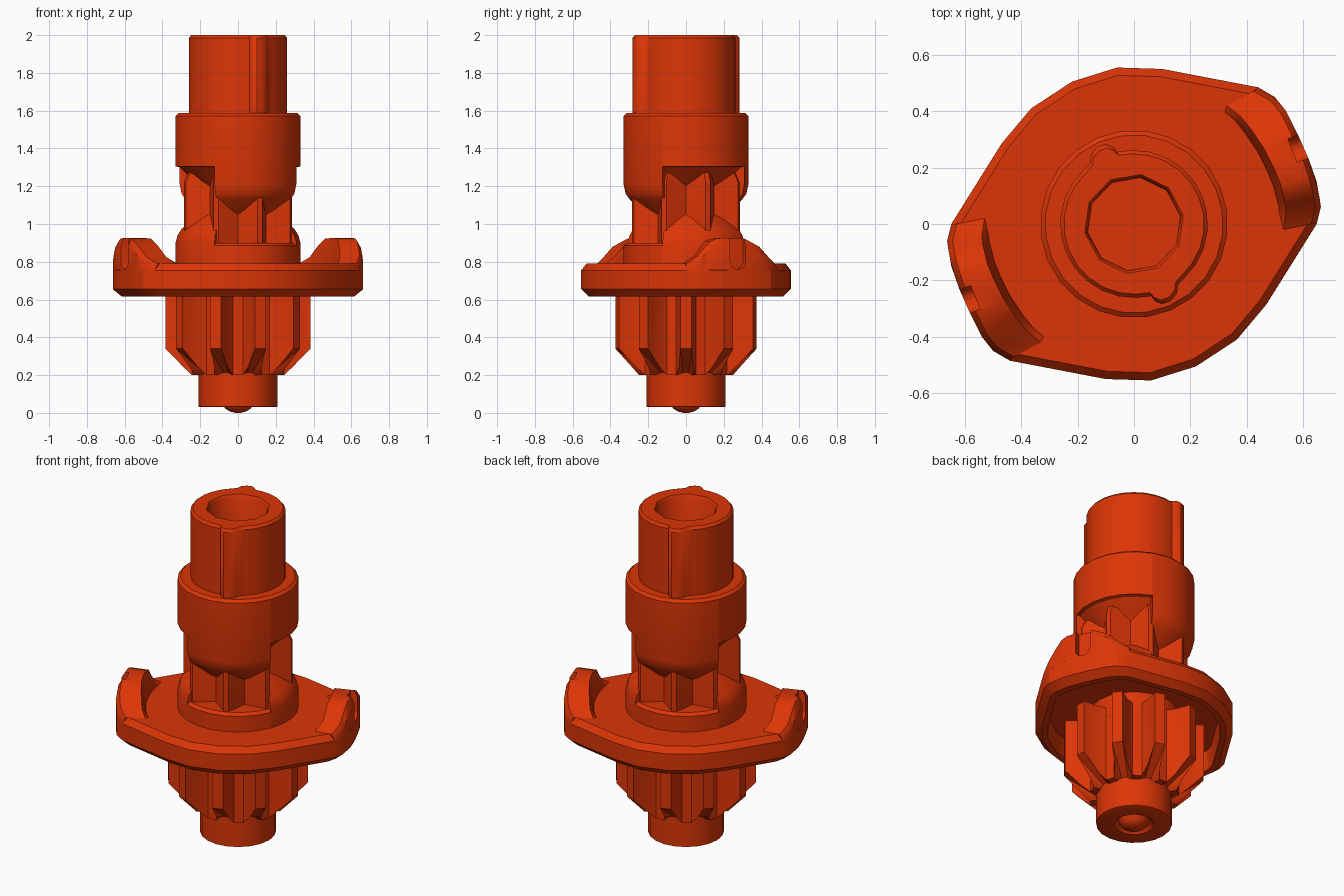
import bpy, bmesh
from math import sin, cos, pi, radians

if "Cube" in bpy.data.objects:
    bpy.data.objects.remove(bpy.data.objects["Cube"])

red = bpy.data.materials.new("orange_red")
red.diffuse_color = (0.72, 0.036, 0.002, 1)
red.use_nodes = True
red.node_tree.nodes["Principled BSDF"].inputs["Base Color"].default_value = red.diffuse_color


def shade(ob, angle):
    bpy.ops.object.select_all(action='DESELECT')
    ob.select_set(True)
    bpy.context.view_layer.objects.active = ob
    bpy.ops.object.shade_smooth_by_angle(angle=radians(angle))


def skin(name, loops, smooth=32):
    """Bridge equal closed loops into a capped solid."""
    bm = bmesh.new()
    rows = [[bm.verts.new(p) for p in loop] for loop in loops]
    n = len(rows[0])
    for a, b in zip(rows, rows[1:]):
        for i in range(n):
            j = (i + 1) % n
            bm.faces.new((a[i], a[j], b[j], b[i]))
    bm.faces.new(rows[0])
    bm.faces.new(rows[-1])
    bmesh.ops.recalc_face_normals(bm, faces=bm.faces)
    me = bpy.data.meshes.new(name)
    bm.to_mesh(me)
    bm.free()
    me.materials.append(red)
    ob = bpy.data.objects.new(name, me)
    bpy.context.collection.objects.link(ob)
    shade(ob, smooth)
    return ob


def polar(r, a, z):
    return (r * cos(a), r * sin(a), z)


def lathe(name, profile, seg=20, phase=0):
    return skin(name, [[polar(r, radians(phase) + 2 * pi * i / seg, z)
                        for i in range(seg)] for r, z in profile])


def sector(name, profile, a0, a1, seg=6):
    """Revolve a closed profile through part of a turn."""
    angles = [radians(a0 + (a1 - a0) * k / seg) for k in range(seg + 1)]
    return skin(name, [[polar(r, a, z) for r, z in profile] for a in angles])


def cut(ob, cutter, smooth):
    m = ob.modifiers.new("cut", 'BOOLEAN')
    m.operation = 'DIFFERENCE'
    m.solver = 'EXACT'
    m.object = cutter
    bpy.context.view_layer.objects.active = ob
    bpy.ops.object.modifier_apply(modifier=m.name)
    shade(ob, smooth)


def toothed(count, tooth, offset):
    """Repeat one tooth given as (degrees, radius) around the axis."""
    return [(radians(offset + 360 * k / count + a), r)
            for k in range(count) for a, r in tooth]


# Bottom hub with a dimple and a small centre dome
lathe("bottom_hub", [(0.012, 0.0), (0.045, 0.008), (0.07, 0.025), (0.085, 0.055),
                     (0.11, 0.03), (0.2, 0.03), (0.209, 0.034), (0.209, 0.22)])

# Ten-tooth pinion with a conical lower end, on a plain neck
gear = toothed(10, [(-12, 0.25), (-7, 0.295), (-4.5, 0.385), (4.5, 0.385), (7, 0.295), (12, 0.25)], 0)
skin("pinion", [[polar(0.19, a, 0.2) for a, r in gear],
                [polar(r, a, 0.2 + max(0, r - 0.25) * 1.04) for a, r in gear],
                [polar(r, a, 0.66) for a, r in gear]], 25)
lathe("pinion_neck", [(0.25, 0.6), (0.25, 0.75)])

# Flange: hollow underneath, chamfered rim, two-fold symmetric outline
half = [(-0.06, 0.555), (0.1, 0.55), (0.44, 0.485), (0.5, 0.45), (0.54, 0.4),
        (0.58, 0.32), (0.62, 0.23), (0.648, 0.15), (0.663, 0.06), (0.648, 0),
        (0.47, -0.285), (0.365, -0.41), (0.22, -0.505)]
outline = half + [(-x, -y) for x, y in half]
flange = skin("flange", [[(x * s, y * s, z) for x, y in outline] for s, z in
                         [(0.95, 0.79), (1, 0.755), (1, 0.655), (0.93, 0.617),
                          (0.87, 0.617), (0.85, 0.73)]], 25)

# Raised end lugs: outer point, inner point, crest height
stations = [((0.648, 0.0), (0.53, -0.02), 0.79), ((0.663, 0.06), (0.54, 0.04), 0.83),
            ((0.658, 0.095), (0.537, 0.07), 0.87), ((0.65, 0.135), (0.53, 0.1), 0.91),
            ((0.64, 0.17), (0.52, 0.14), 0.924), ((0.62, 0.23), (0.50, 0.19), 0.926),
            ((0.58, 0.32), (0.46, 0.27), 0.922), ((0.54, 0.40), (0.42, 0.33), 0.88),
            ((0.50, 0.45), (0.38, 0.38), 0.825), ((0.44, 0.485), (0.33, 0.42), 0.79)]
for s, side in ((1, "right"), (-1, "left")):
    loops = []
    for (ox, oy), (ix, iy), h in stations:
        loop = [(ox, oy, 0.74), (ox, oy, h - 0.035), (ox * 0.97, oy * 0.97, h),
                (ix, iy, h), (ix * 0.95, iy * 0.95, 0.785), (ix * 0.95, iy * 0.95, 0.74)]
        loops.append([(s * x, s * y, z) for x, y, z in loop])
    lug = skin("lug_" + side, loops)
    # U-shaped slot in the outer face
    u_shape = [(-0.045, 1.0)] + [(-0.045 * cos(pi * k / 8), 0.805 - 0.045 * sin(pi * k / 8))
                                 for k in range(9)] + [(0.045, 1.0)]
    na = radians(22)
    slot = skin("slot_cutter", [[(s * (0.6 + d * cos(na) - u * sin(na)),
                                  s * (0.275 + d * sin(na) + u * cos(na)), z)
                                 for u, z in u_shape] for d in (-0.04, 0.12)])
    cut(lug, slot, 32)
    cut(flange, slot, 20)
    bpy.data.objects.remove(slot)

# Eight-ridge fluted core behind the windows
flutes = toothed(8, [(-22.5, 0.21), (-2.5, 0.305), (2.5, 0.305)], 22.5)
skin("fluted_core", [[polar(min(r, cap), a, z) for a, r in flutes]
                     for z, cap in ((0.75, 0.4), (1.22, 0.4), (1.34, 0.25))], 20)

# Base ring and collar: alternating quarter sectors with low and high windows
R = 0.333
for k, turn in ((1, 0), (2, 180)):
    lo, mid, hi = turn - 112, turn - 22, turn + 68
    sector(f"low_window_base_{k}", [(0.18, 0.76), (R, 0.76), (R, 0.885), (0.315, 0.9), (0.18, 0.9)],
           lo, mid)
    sector(f"low_window_collar_{k}", [(0.2, 1.56), (R, 1.56), (R, 1.21), (0.322, 1.16),
                                      (0.3, 1.13), (0.2, 1.04)], lo, mid)
    sector(f"high_window_base_{k}", [(0.18, 0.76), (R, 0.76), (R, 0.9), (0.322, 0.94),
                                     (0.3, 0.975), (0.18, 1.08)], mid, hi)
    sector(f"high_window_collar_{k}", [(0.2, 1.56), (R, 1.56), (R, 1.305), (0.31, 1.3),
                                       (0.2, 1.19)], mid, hi)

# Collar top with a chamfered shoulder
collar_top = lathe("collar_top", [(R, 1.56), (R, 1.572), (0.316, 1.587), (0.25, 1.587)], 24, -22)

# Upper shaft with two rounded keys in its outline and a ten-sided bore
key = [(0.06, -0.256), (0.075, -0.274), (0.1, -0.284), (0.13, -0.274),
       (0.152, -0.247), (0.156, -0.216), (0.18, -0.19)]
side = key + [polar(0.262, radians(-34 + 14 * k), 0)[:2] for k in range(10)]
shaft_outline = side + [(-x, -y) for x, y in side]
shaft = skin("upper_shaft", [[(x * s, y * s, z) for x, y in shaft_outline]
                             for s, z in ((0.85, 1.4), (0.85, 1.56), (1, 1.57), (1, 1.985), (0.95, 2.0))], 40)
bore = lathe("bore_cutter", [(0.165, 1.37), (0.168, 1.985), (0.178, 2.001)], 10, 10)
cut(shaft, bore, 40)
cut(collar_top, bore, 40)
bpy.data.objects.remove(bore)
